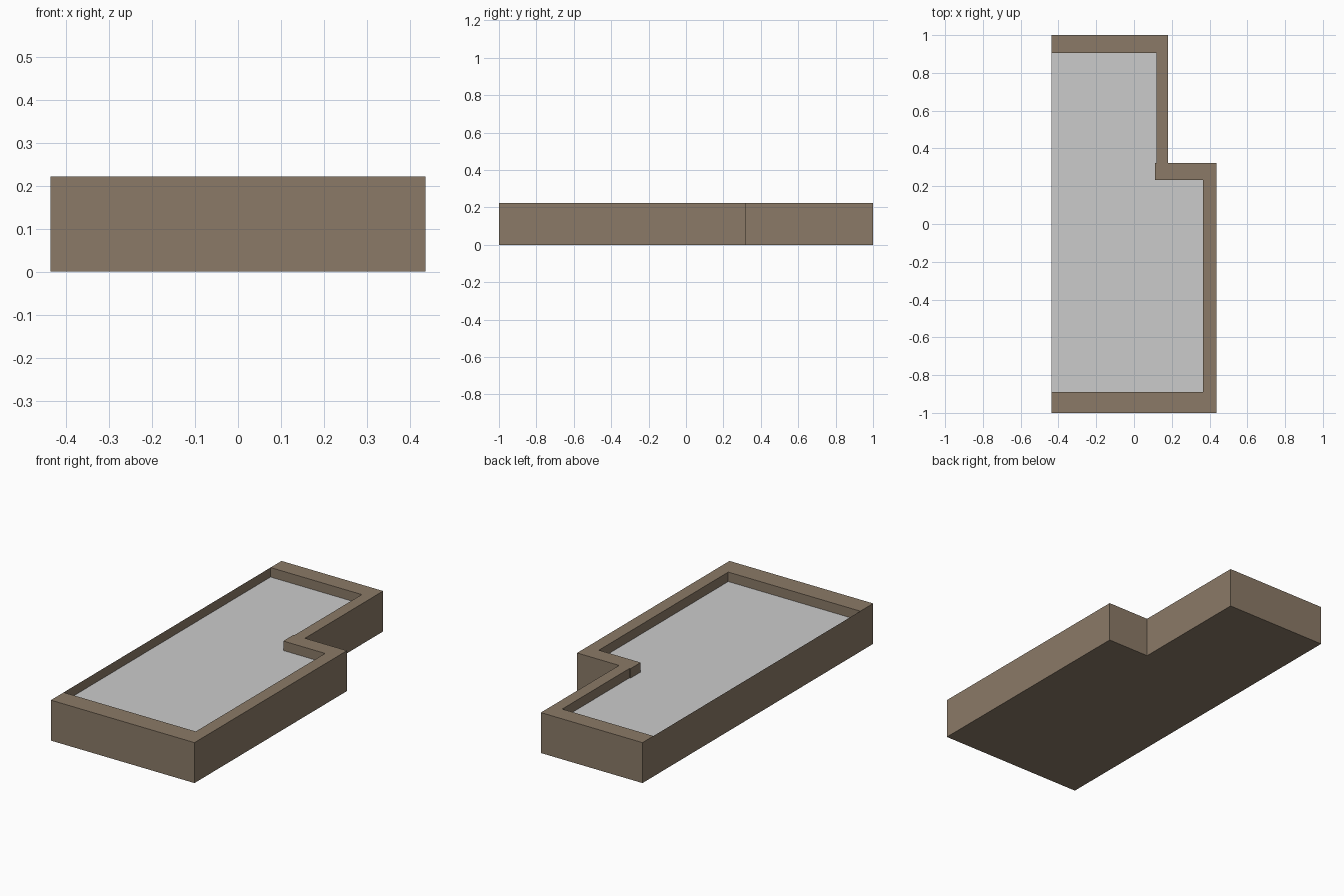
import bpy, bmesh

if "Cube" in bpy.data.objects:
    bpy.data.objects.remove(bpy.data.objects["Cube"])

HEIGHT, ROOF_Z = 0.222, 0.17
LEFT = -0.436

# Footprint (counter-clockwise) and inner edge of the parapet (front to back)
outer = [(LEFT, -1), (0.436, -1), (0.436, 0.322), (0.181, 0.322), (0.181, 1), (LEFT, 1)]
inner = [(LEFT, -0.889), (0.366, -0.889), (0.366, 0.233), (0.112, 0.233),
         (0.112, 0.322), (0.118, 0.322), (0.118, 0.905), (LEFT, 0.905)]


def material(name, color):
    mat = bpy.data.materials.new(name)
    mat.diffuse_color = (*color, 1)
    mat.use_nodes = True
    mat.node_tree.nodes["Principled BSDF"].inputs["Base Color"].default_value = mat.diffuse_color
    return mat


def mesh_object(name, bm, mat=None):
    mesh = bpy.data.meshes.new(name)
    bm.to_mesh(mesh)
    bm.free()
    obj = bpy.data.objects.new(name, mesh)
    bpy.context.collection.objects.link(obj)
    if mat:
        mesh.materials.append(mat)
    return obj


def face(bm, points):
    return bm.faces.new([bm.verts.new(p) for p in points])


def flat(points, z):
    return [(x, y, z) for x, y in points]


def wall(bm, a, b, z0, z1):
    face(bm, [(*a, z0), (*b, z0), (*b, z1), (*a, z1)])


# Outer walls, underside, flat parapet top and the inner parapet faces;
# the left parapet is a single thin sheet
bm = bmesh.new()
for a, b in zip(outer, outer[1:] + outer[:1]):
    wall(bm, a, b, 0, HEIGHT)
face(bm, flat(outer[::-1], 0))
face(bm, flat(outer + inner[::-1], HEIGHT))
for a, b in zip(inner, inner[1:]):
    wall(bm, b, a, ROOF_Z, HEIGHT)
bmesh.ops.remove_doubles(bm, verts=bm.verts, dist=1e-4)
mesh_object("walls_and_parapet", bm, material("brown_wall", (0.258, 0.195, 0.136)))

# Sunken flat roof
bm = bmesh.new()
face(bm, flat(inner, ROOF_Z))
mesh_object("flat_roof", bm)
